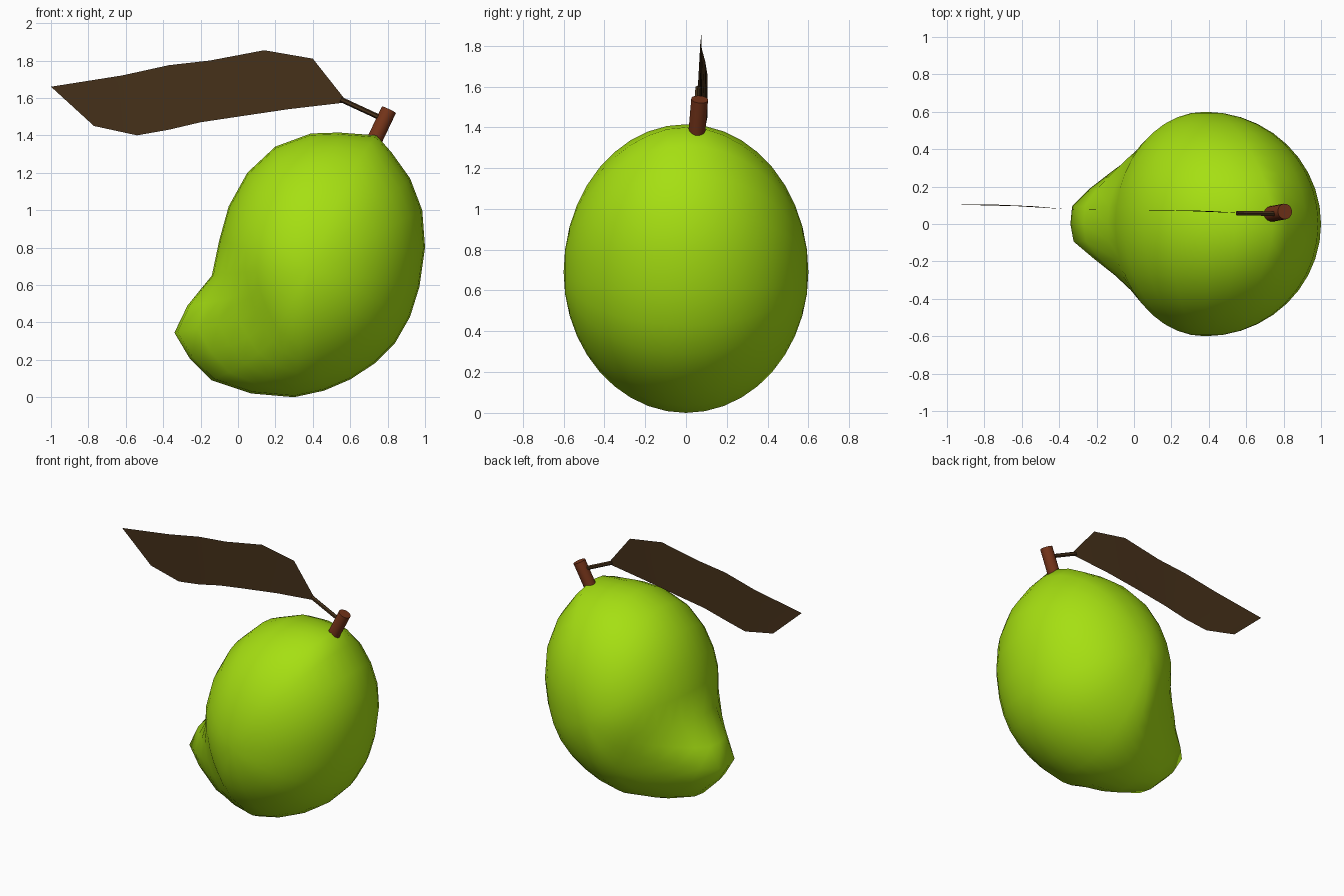
import bpy, bmesh, math
from mathutils import Vector

if "Cube" in bpy.data.objects:
    bpy.data.objects.remove(bpy.data.objects["Cube"])


def material(name, rgb):
    m = bpy.data.materials.new(name)
    m.diffuse_color = (*rgb, 1)
    m.use_nodes = True
    m.node_tree.nodes["Principled BSDF"].inputs["Base Color"].default_value = m.diffuse_color
    return m


def make(name, bm, mat, smooth=True):
    bmesh.ops.recalc_face_normals(bm, faces=bm.faces)
    me = bpy.data.meshes.new(name)
    bm.to_mesh(me)
    bm.free()
    for p in me.polygons:
        p.use_smooth = smooth
    ob = bpy.data.objects.new(name, me)
    bpy.context.collection.objects.link(ob)
    me.materials.append(mat)
    return ob


def rod(name, a, b, radius, sides, mat):
    a, b = Vector(a), Vector(b)
    bpy.ops.mesh.primitive_cylinder_add(vertices=sides, radius=radius, depth=(b - a).length,
                                        location=(a + b) / 2,
                                        rotation=(b - a).to_track_quat('Z', 'Y').to_euler())
    ob = bpy.context.object
    ob.name = name
    ob.data.materials.append(mat)
    bpy.ops.object.shade_smooth_by_angle(angle=math.radians(40))
    return ob


green = material("fruit_green", (0.38, 0.74, 0.006))
bark = material("stem_brown", (0.18, 0.035, 0.01))
dark = material("leaf_brown", (0.06, 0.03, 0.01))

# Fruit: side-on outline with the beak, and the plain body outline it fades to
outline = [(0.74, 1.40), (0.54, 1.415), (0.39, 1.41), (0.20, 1.34), (0.05, 1.20), (-0.05, 1.02),
           (-0.10, 0.84), (-0.14, 0.65), (-0.27, 0.49), (-0.34, 0.345), (-0.26, 0.21),
           (-0.14, 0.09), (0.07, 0.02), (0.30, 0.0), (0.46, 0.035), (0.60, 0.095), (0.73, 0.18),
           (0.84, 0.29), (0.92, 0.43), (0.97, 0.59), (1.0, 0.80), (0.985, 1.0), (0.92, 1.17),
           (0.82, 1.31)]
body = list(outline)
body[0] = (0.69, 1.38)
for i, p in zip(range(7, 13), [(-0.10, 0.66), (-0.07, 0.50), (-0.02, 0.36),
                               (0.04, 0.24), (0.10, 0.14), (0.18, 0.06)]):
    body[i] = p

cx, cz, half = 0.38, 0.69, 0.60
bm = bmesh.new()
rings = []
STEPS = 20
for k in range(1, STEPS):
    a = -math.pi / 2 + math.pi * k / STEPS
    y, c = half * math.sin(a), math.cos(a)
    w = max(0.0, min(1.0, (0.44 - abs(y - 0.015)) / 0.34))
    ring = []
    for (px, pz), (bx, bz) in zip(outline, body):
        x, z = bx + (px - bx) * w, bz + (pz - bz) * w
        ring.append(bm.verts.new((cx + (x - cx) * c, y, cz + (z - cz) * c)))
    rings.append(ring)
n = len(outline)
for r, s in zip(rings, rings[1:]):
    for i in range(n):
        j = (i + 1) % n
        bm.faces.new((r[i], r[j], s[j], s[i]))
for ring, y in ((rings[0], -half), (rings[-1], half)):
    pole = bm.verts.new((cx, y, cz))
    for i in range(n):
        bm.faces.new((ring[i], ring[(i + 1) % n], pole))
make("fruit", bm, green)

# Stem and leaf stalk
rod("stem", (0.73, 0.053, 1.375), (0.807, 0.067, 1.537), 0.042, 16, bark)
rod("leaf_stalk", (0.55, 0.058, 1.592), (0.77, 0.055, 1.49), 0.014, 6, dark)

# Leaf: thin blade between an upper and a lower edge (x, z), bending gently in y
upper = [(-1.0, 1.66), (-0.62, 1.72), (-0.37, 1.775), (-0.15, 1.80), (0.14, 1.855),
         (0.40, 1.81), (0.57, 1.595)]
lower = [(-0.77, 1.45), (-0.54, 1.40), (-0.37, 1.43), (-0.20, 1.47), (0.0, 1.50), (0.27, 1.54),
         (0.57, 1.575)]
depth = [0.105, 0.095, 0.08, 0.075, 0.075, 0.07, 0.058]
bm = bmesh.new()
top = [bm.verts.new((x, y, z)) for (x, z), y in zip(upper, depth)]
low = [bm.verts.new((x, y, z)) for (x, z), y in zip(lower, depth)]
for i in range(len(top) - 1):
    bm.faces.new((low[i], low[i + 1], top[i + 1], top[i]))
make("leaf", bm, dark)
